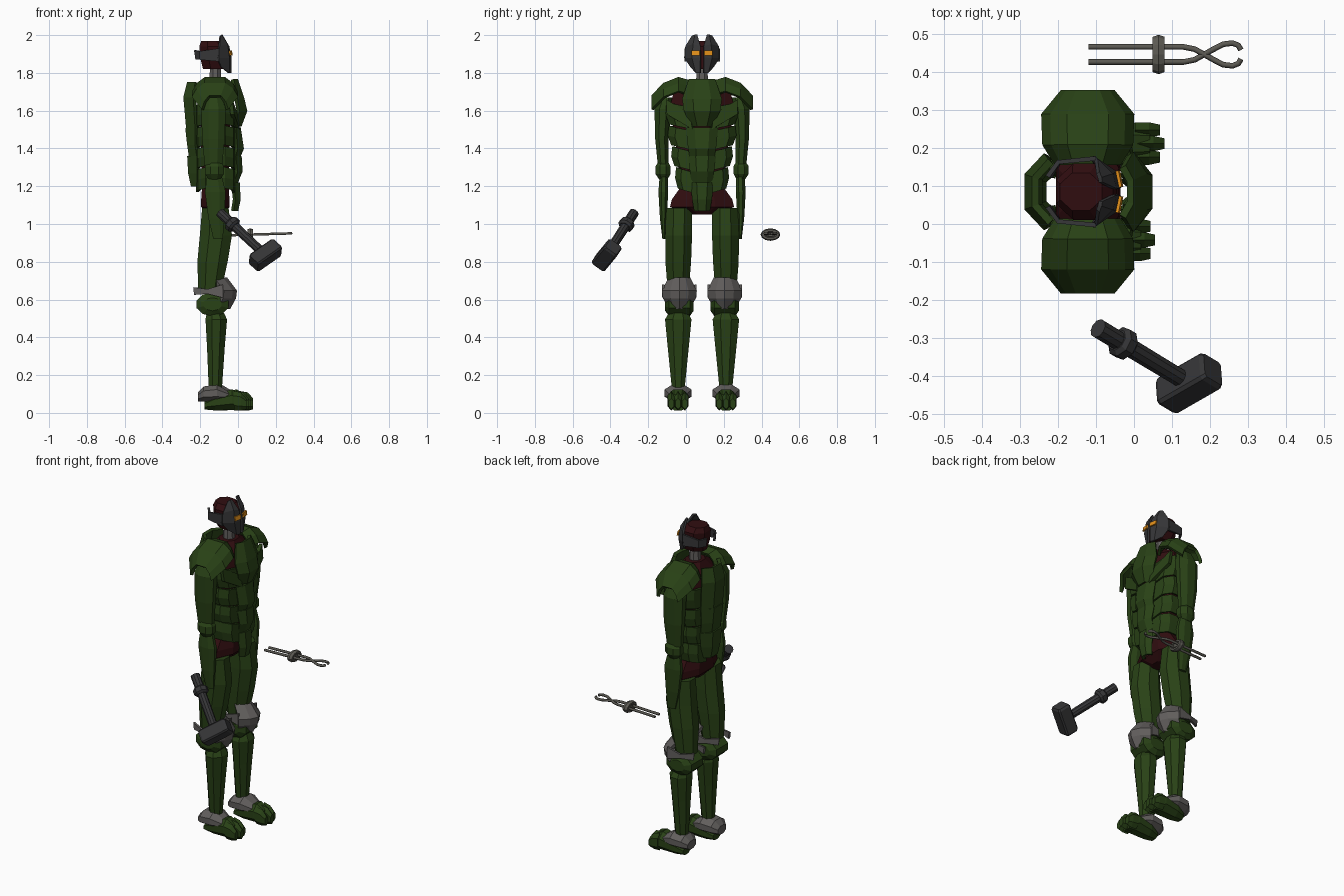
import bpy, bmesh, math
from mathutils import Vector

cube = bpy.data.objects.get("Cube")
if cube:
    bpy.data.objects.remove(cube)

MID = 0.085   # y of the figure's symmetry plane


def material(name, rgb):
    m = bpy.data.materials.new(name)
    m.use_nodes = True
    m.diffuse_color = (*rgb, 1)
    m.node_tree.nodes["Principled BSDF"].inputs["Base Color"].default_value = (*rgb, 1)
    return m


GREEN = material("dark_green_armour", (0.022, 0.054, 0.008))
RED = material("dark_red_cloth", (0.030, 0.004, 0.005))
STEEL = material("grey_steel", (0.120, 0.112, 0.108))
IRON = material("dark_iron", (0.036, 0.036, 0.038))
ORANGE = material("orange_eyes", (0.75, 0.27, 0.01))
TONG = material("tong_steel", (0.105, 0.1, 0.085))


def surface(name, mat, rows, closed=True, thick=0.0):
    """Skin rows of points; closed rows are capped, open ones are thickened."""
    bm = bmesh.new()
    grid = [[bm.verts.new(p) for p in row] for row in rows]
    n = len(rows[0])
    for a, b in zip(grid, grid[1:]):
        for i in range(n if closed else n - 1):
            j = (i + 1) % n
            bm.faces.new((a[i], a[j], b[j], b[i]))
    if closed:
        bm.faces.new(grid[0])
        bm.faces.new(grid[-1])
    bmesh.ops.recalc_face_normals(bm, faces=bm.faces)
    mesh = bpy.data.meshes.new(name)
    bm.to_mesh(mesh)
    bm.free()
    mesh.materials.append(mat)
    ob = bpy.data.objects.new(name, mesh)
    bpy.context.collection.objects.link(ob)
    if thick:
        mod = ob.modifiers.new("thickness", "SOLIDIFY")
        mod.thickness, mod.offset = thick, 0
    return ob


def ring(c, u, v, n=8):
    """Flat-sided n-gon around c with half axes u and v."""
    k = 1 / math.cos(math.pi / n)
    turn = [(i + 0.5) * math.tau / n for i in range(n)]
    return [Vector(c) + Vector(u) * (k * math.cos(t)) + Vector(v) * (k * math.sin(t)) for t in turn]


def column(name, mat, s, levels, n=8):
    """Upright limb; levels are (z, x, side offset, half x, half y)."""
    surface(name, mat, [ring((x, MID + s * d, z), (hx, 0, 0), (0, hy, 0), n)
                        for z, x, d, hx, hy in levels])


def along_x(name, mat, y, levels, n=8):
    """Part running forward; levels are (x, z, half y, half z)."""
    surface(name, mat, [ring((x, y, z), (0, hy, 0), (0, 0, hz), n) for x, z, hy, hz in levels])


def rod(name, mat, a, b, radii, n=8):
    a, b = Vector(a), Vector(b)
    d = (b - a).normalized()
    u = d.orthogonal().normalized()
    v = d.cross(u)
    surface(name, mat, [ring(a.lerp(b, t), u * r, v * r, n) for t, r in radii])


def plate(name, mat, levels, thick=0.02):
    """Bent plate across the body; levels are (z, edge x, middle x, half width)."""
    surface(name, mat, [[(e, MID - w, z), (m, MID - w * .45, z), (m, MID + w * .45, z), (e, MID + w, z)]
                        for z, e, m, w in levels], False, thick)


# Torso core, pelvis and neck
column("torso", RED, 1, [(1.08, -.12, 0, .06, .09), (1.2, -.12, 0, .07, .11), (1.42, -.12, 0, .075, .14),
                         (1.62, -.12, 0, .085, .17), (1.7, -.12, 0, .08, .15), (1.755, -.12, 0, .05, .06)])
column("pelvis", RED, 1, [(1.05, -.12, 0, .04, .05), (1.09, -.12, 0, .075, .17),
                          (1.13, -.12, 0, .075, .16), (1.2, -.12, 0, .07, .11)])
column("neck", STEEL, 1, [(1.74, -.12, 0, .032, .032), (1.84, -.12, 0, .028, .028)])

# Chest, belly and back plates
plate("chest_plate", GREEN, [(1.765, -.03, -.01, .065), (1.66, -.01, .025, .1), (1.6, 0, .04, .09), (1.52, -.02, .01, .05)])
plate("belly_plate_upper", GREEN, [(1.51, -.02, .005, .08), (1.4, -.01, .022, .068), (1.36, -.02, .005, .06)])
plate("belly_plate_middle", GREEN, [(1.36, -.02, .01, .068), (1.28, -.01, .015, .058), (1.22, -.03, -.01, .05)])
plate("belly_plate_lower", GREEN, [(1.22, -.03, 0, .055), (1.13, -.02, .005, .045), (1.07, -.03, -.008, .035)])
plate("back_plate_upper", GREEN, [(1.75, -.22, -.26, .08), (1.67, -.23, -.28, .095), (1.5, -.22, -.265, .09)])
plate("back_plate_middle", GREEN, [(1.51, -.22, -.27, .09), (1.42, -.22, -.26, .085), (1.35, -.21, -.25, .08)])
plate("back_plate_lower", GREEN, [(1.36, -.21, -.26, .085), (1.27, -.21, -.255, .075), (1.2, -.2, -.24, .065)])


# Visor, eye and head band halves
def head_half(s, side):
    def p(x, d, z):
        return (x, MID + s * d, z)
    surface(side + "_visor", IRON, [
        [p(-.088, .025, 2), p(-.09, .036, 2), p(-.095, .05, 1.995)],
        [p(-.052, .008, 1.94), p(-.06, .045, 1.95), p(-.1, .084, 1.94)],
        [p(-.04, .008, 1.88), p(-.05, .05, 1.88), p(-.11, .09, 1.88)],
        [p(-.04, .008, 1.8), p(-.05, .03, 1.8), p(-.09, .055, 1.83)]], False, .012)
    surface(side + "_eye", ORANGE, [[p(-.036, .012, 1.917), p(-.045, .055, 1.917)],
                                    [p(-.032, .012, 1.892), p(-.04, .055, 1.892)]], False, .008)
    surface(side + "_head_band", IRON, [[p(-.1, .088, 1.93), p(-.2, .078, 1.915), p(-.228, .04, 1.92)],
                                        [p(-.1, .088, 1.86), p(-.2, .078, 1.87), p(-.22, .04, 1.87)]], False, .012)


column("head", RED, 1, [(1.82, -.115, 0, .07, .05), (1.88, -.125, 0, .075, .072),
                        (1.94, -.13, 0, .075, .074), (1.968, -.14, 0, .055, .05)])

for s, side in ((-1, "right"), (1, "left")):
    head_half(s, side)

    # Wrapped rib plates, wider toward the chest
    for i, (top, low, w) in enumerate([(1.635, 1.52, .18), (1.51, 1.41, .168), (1.4, 1.3, .15), (1.29, 1.18, .13)]):
        rows = []
        for z, k in ((top, 1), ((top + low) / 2, 1.04), (low, .93)):
            rows.append([(x, MID + s * w * d * k, z + lift) for x, d, lift in
                         ((-.02, .25, -.02), (-.03, .8, 0), (-.07, 1, .01), (-.17, 1, .01), (-.205, .75, 0), (-.215, .3, -.01))])
        surface(f"{side}_rib_plate_{i + 1}", GREEN, rows, False, .016)

    # Slanted collar plate running from the chest to the arm
    surface(side + "_collar_plate", GREEN,
            [[(-.01, MID + s * .06, 1.58), (-.04, MID + s * .19, 1.66)],
             [(0, MID + s * .05, 1.5), (-.03, MID + s * .185, 1.58)]], False, .02)

    # Shoulder guard
    guard = []
    for d, z, hx in ((.075, 1.755, .08), (.125, 1.77, .112), (.2, 1.74, .116), (.262, 1.675, .065)):
        guard.append([(-.122 + hx * f, MID + s * d, z - drop) for f, drop in
                      ((-1, .07), (-.8, .03), (-.45, 0), (.45, 0), (.8, .03), (1, .07))])
    surface(side + "_shoulder_guard", GREEN, guard, False, .018)

    # Arm
    column(side + "_upper_arm", GREEN, s, [(1.67, -.13, .19, .045, .035), (1.61, -.13, .207, .065, .045),
                                           (1.45, -.13, .213, .06, .035), (1.3, -.13, .205, .045, .028)])
    column(side + "_elbow", GREEN, s, [(1.235, -.125, .205, .03, .022), (1.265, -.125, .207, .05, .04),
                                       (1.305, -.125, .207, .05, .04), (1.335, -.125, .205, .03, .022)])
    column(side + "_forearm", GREEN, s, [(1.25, -.125, .203, .04, .022), (1.17, -.12, .205, .055, .026),
                                         (1.03, -.115, .205, .042, .018), (.92, -.105, .203, .025, .007)])

    # Leg
    column(side + "_thigh", GREEN, s, [(1.085, -.12, .122, .07, .068), (.94, -.117, .124, .085, .071),
                                       (.8, -.135, .126, .08, .068), (.64, -.15, .126, .06, .055)])
    y = MID + s * .12
    surface(side + "_knee_joint", GREEN, [ring((-.135, y + t, .575), (.085 * k, 0, 0), (0, 0, .06 * k), 10)
                                          for t, k in ((-.075, .55), (-.055, 1), (.055, 1), (.075, .55))])
    cap = []
    for z, x, w in ((.71, -.075, .052), (.645, -.025, .085), (.61, -.03, .08), (.555, -.06, .045)):
        cap.append([(x + back, y + w * f, z) for f, back in ((-1, -.055), (-.5, -.01), (0, .01), (.5, -.01), (1, -.055))])
    surface(side + "_knee_guard", STEEL, cap, False, .02)
    for t in (-1, 1):
        surface(f"{side}_knee_strap_{'inner' if t == -s else 'outer'}", STEEL,
                [[(-.08, y + t * .085, .68), (-.16, y + t * .08, .655), (-.235, y + t * .05, .665)],
                 [(-.08, y + t * .085, .61), (-.16, y + t * .08, .63), (-.23, y + t * .05, .625)]], False, .012)
    column(side + "_shin", GREEN, s, [(.53, -.12, .125, .045, .05), (.495, -.115, .126, .057, .07),
                                      (.35, -.117, .126, .047, .056), (.13, -.12, .126, .035, .034)])

    # Foot with ankle guard and three toes, the left one set a little forward
    dx = .012 * s
    y = MID + s * .127
    along_x(side + "_ankle_guard", STEEL, y, [(-.2 + dx, .085, .04, .025), (-.17 + dx, .1, .065, .04),
                                              (-.1 + dx, .105, .072, .045), (-.035 + dx, .09, .045, .022)])
    along_x(side + "_foot", GREEN, y, [(-.165 + dx, .04, .035, .022), (-.11 + dx, .055, .05, .042),
                                       (-.02 + dx, .07, .056, .055), (.03 + dx, .055, .05, .042)])
    for t, reach in ((-1, -.012), (0, 0), (1, -.012)):
        along_x(f"{side}_toe_{t + 2}", GREEN, y + t * .036, [(-.01 + dx, .065, .02, .045), (.04 + dx + reach, .06, .02, .042),
                                                            (.068 + dx + reach, .048, .014, .025)], 6)

# Hammer: handle, collar and bevelled block head
head, tip = Vector((.145, -.42, .835)), Vector((-.095, -.275, 1.06))
rod("hammer_handle", IRON, head, tip, [(0, .023), (1, .025)], 10)
rod("hammer_collar", IRON, head, tip, [(.66, .028), (.69, .039), (.76, .039), (.79, .028)], 8)
up = (tip - head).normalized()
long_axis = Vector((.68, .46, .57))
long_axis = (long_axis - up * long_axis.dot(up)).normalized()
across = up.cross(long_axis)
rows = []
for t, k in ((-.085, .85), (-.073, 1), (.073, 1), (.085, .85)):
    c = head + long_axis * t
    rows.append([c + up * (a * k * .04) + across * (b * k * .043) for a, b in
                 ((-1, -.8), (-.8, -1), (.8, -1), (1, -.8), (1, .8), (.8, 1), (-.8, 1), (-1, .8))])
surface("hammer_head", IRON, rows)

# Tongs: two crossing arms with curved jaws, joined by a ring
for s, side in ((-1, "lower"), (1, "upper")):
    curve = bpy.data.curves.new(side + "_tong_arm", "CURVE")
    curve.dimensions = "3D"
    curve.bevel_depth, curve.bevel_resolution = .0075, 1
    path = curve.splines.new("POLY")
    points = [(-.12, .02), (.13, .02), (.16, .014), (.21, -.014), (.235, -.027), (.26, -.03), (.275, -.024), (.282, -.012)]
    path.points.add(len(points) - 1)
    for q, (x, d) in zip(path.points, points):
        q.co = (x, .447 + s * d, .942 + x * .03, 1)
    curve.use_fill_caps = True
    curve.materials.append(TONG)
    bpy.context.collection.objects.link(bpy.data.objects.new(side + "_tong_arm", curve))
hoop = [[Vector((.065 + .018 * math.cos(a), .447 + (.041 + .011 * math.sin(a)) * math.cos(t),
                 .944 + (.022 + .011 * math.sin(a)) * math.sin(t)))
         for a in [(j + .5) * math.tau / 6 for j in range(6)]]
        for t in [i * math.tau / 12 for i in range(13)]]
surface("tong_ring", TONG, hoop)
along_x("tong_pin", TONG, .447, [(.052, .944, .045, .01), (.078, .944, .045, .01)], 6)
